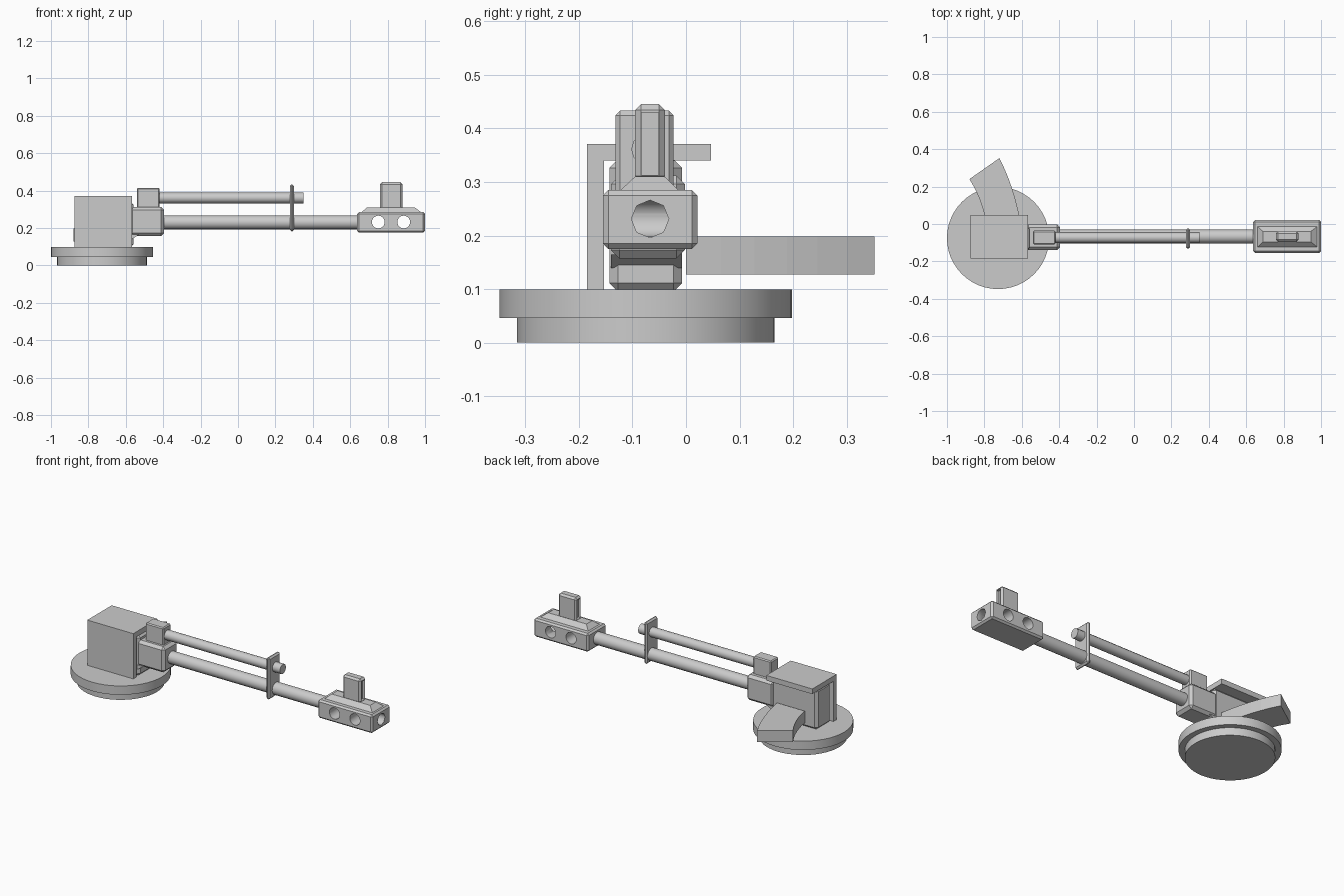
import bpy, bmesh, math
from mathutils import Vector

if "Cube" in bpy.data.objects:
    bpy.data.objects.remove(bpy.data.objects["Cube"])

AXIS_Y = -0.07   # common centre line of the arm
ROT = {'X': (0, math.pi / 2, 0), 'Y': (math.pi / 2, 0, 0), 'Z': (0, 0, 0)}


def box(name, x, y, z, bevel=0.0):
    """Axis-aligned box from (min, max) ranges, with optional bevel."""
    bpy.ops.mesh.primitive_cube_add(size=1)
    ob = bpy.context.object
    ob.name = name
    for v in ob.data.vertices:
        v.co = Vector([(r[0] + r[1]) / 2 + c * (r[1] - r[0]) for r, c in zip((x, y, z), v.co)])
    if bevel:
        m = ob.modifiers.new("bevel", 'BEVEL')
        m.width, m.segments = bevel, 1
    return ob


def cyl(name, radius, depth, loc, axis='Z', sides=32):
    bpy.ops.mesh.primitive_cylinder_add(vertices=sides, radius=radius, depth=depth,
                                        location=loc, rotation=ROT[axis])
    ob = bpy.context.object
    ob.name = name
    bpy.ops.object.shade_smooth_by_angle(angle=math.radians(50))
    return ob


def cut(target, cutter):
    m = target.modifiers.new("cut", 'BOOLEAN')
    m.operation, m.solver, m.object = 'DIFFERENCE', 'EXACT', cutter
    cutter.hide_render = True
    cutter.hide_set(True)


def loft(name, rings):
    """Closed solid between two matching point loops."""
    bm = bmesh.new()
    a, b = [[bm.verts.new(p) for p in r] for r in rings]
    n = len(a)
    bm.faces.new(a[::-1])
    bm.faces.new(b)
    for i in range(n):
        j = (i + 1) % n
        bm.faces.new((a[i], a[j], b[j], b[i]))
    bmesh.ops.recalc_face_normals(bm, faces=bm.faces)
    me = bpy.data.meshes.new(name)
    bm.to_mesh(me)
    bm.free()
    ob = bpy.data.objects.new(name, me)
    bpy.context.collection.objects.link(ob)
    return ob


# Turntable base
cyl("base_foot", 0.24, 0.047, (-0.727, -0.075, 0.0235), sides=48)
cyl("base_disc", 0.273, 0.053, (-0.727, -0.075, 0.0725), sides=48)

# Mount: core block and L-shaped shield
box("mount_core", (-0.865, -0.56), (-0.143, -0.007), (0.095, 0.342), 0.016)
box("shield_side", (-0.873, -0.567), (-0.185, -0.153), (0.098, 0.34))
box("shield_top", (-0.873, -0.567), (-0.185, 0.047), (0.34, 0.371))

# Curved tail arm, swept between an outer and an inner curve
def curve(p, q, r, n=7):
    p, q, r = Vector(p), Vector(q), Vector(r)
    return [p * (1 - t) ** 2 + q * 2 * t * (1 - t) + r * t * t
            for t in (i / (n - 1) for i in range(n))]

plan = curve((-0.72, 0.352), (-0.64, 0.20), (-0.605, 0.0)) + \
       curve((-0.79, 0.0), (-0.81, 0.13), (-0.88, 0.24))
loft("tail_arm", [[(p.x, p.y, z) for p in plan] for z in (0.127, 0.198)])

# Neck housing and its tapered underside, upper tube block
box("neck_housing", (-0.58, -0.395), (-0.14, -0.002), (0.157, 0.312), 0.016)
loft("neck_gusset", [[(x, y, z) for x, z in ((-0.60, 0.137), (-0.567, 0.14), (-0.53, 0.165), (-0.60, 0.165))]
                     for y in (-0.14, -0.007)])
box("upper_block", (-0.54, -0.42), (-0.11, -0.036), (0.30, 0.415), 0.006)

# Twin tubes and the brace joining them
cyl("main_tube", 0.037, 1.06, (0.125, -0.067, 0.23), 'X', 16)
cyl("upper_tube", 0.029, 0.78, (-0.04, AXIS_Y - 0.003, 0.361), 'X', 12)
box("tube_brace", (0.277, 0.30), (-0.132, -0.023), (0.182, 0.433), 0.009)

# Drilled end block
head = box("end_block", (0.637, 1.0), (-0.155, 0.021), (0.175, 0.285), 0.01)
for x in (0.75, 0.886):
    cut(head, cyl("side_hole_cutter", 0.034, 0.4, (x, AXIS_Y, 0.232), 'Y', 24))
cut(head, cyl("end_hole_cutter", 0.035, 0.2, (0.99, -0.067, 0.231), 'X', 8))

# Sloped ridge on the end block
def rect(x0, x1, y0, y1, z):
    return [(x0, y0, z), (x1, y0, z), (x1, y1, z), (x0, y1, z)]

loft("end_ridge", [rect(0.66, 0.98, -0.123, -0.013, 0.284),
                   rect(0.69, 0.945, -0.095, -0.04, 0.31)])

# Upright fin with a shallow channel at each end
fin = box("fin", (0.759, 0.88), (-0.095, -0.039), (0.30, 0.445), 0.011)
for x in (0.759, 0.88):
    cut(fin, box("fin_channel_cutter", (x - 0.015, x + 0.015), (-0.083, -0.051), (0.313, 0.43)))
